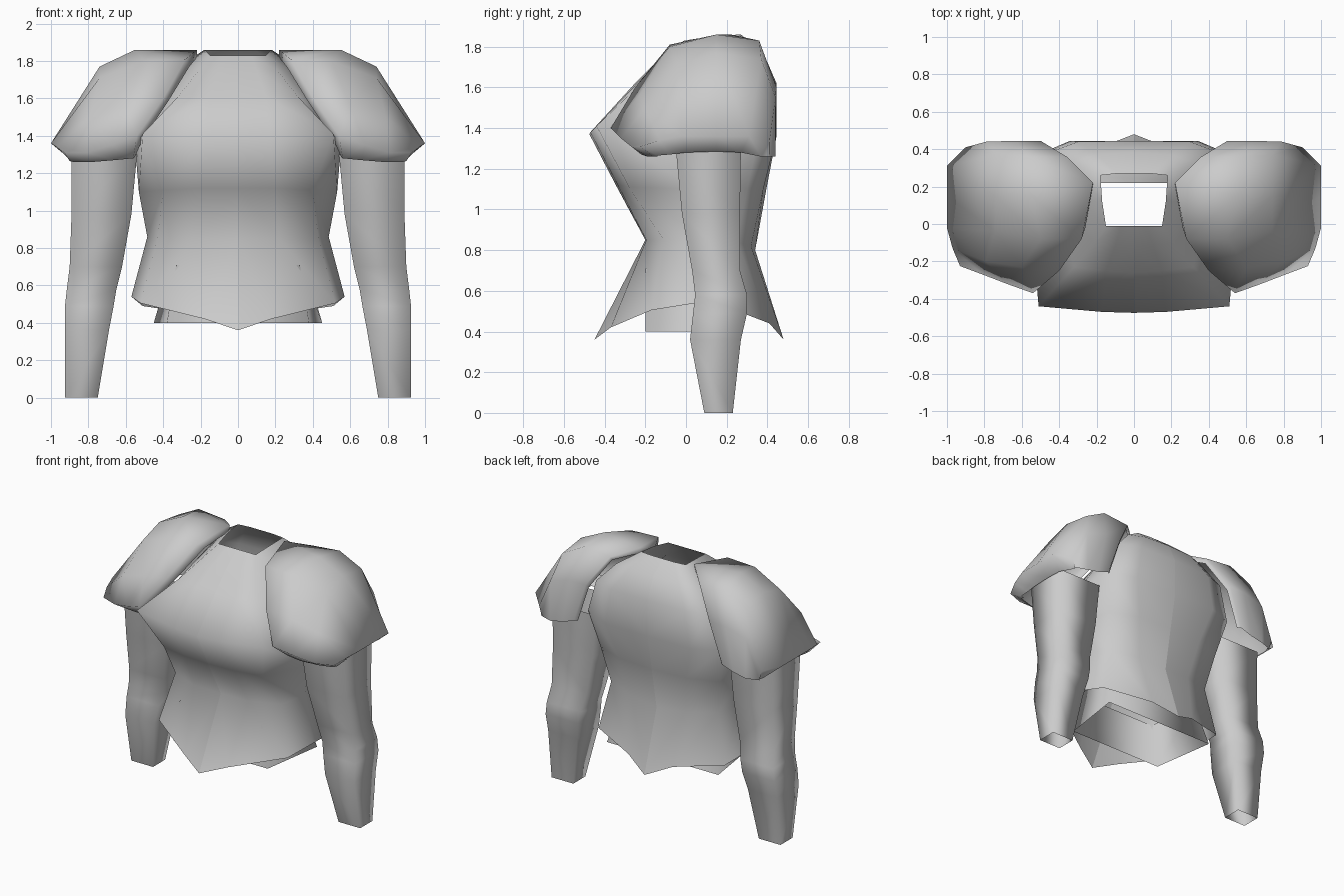
import bpy, bmesh, math
from mathutils import Vector

grey = bpy.data.materials.new("armour grey")
grey.diffuse_color = (0.6, 0.6, 0.6, 1)


def loft(name, rings, closed=False, mirror=True, angle=50):
    """Skin a grid of rings as an open shell, facing outward, mirrored in x."""
    bm = bmesh.new()
    rows = [[bm.verts.new(p) for p in ring] for ring in rings]
    n = len(rings[0])
    for a, b in zip(rows, rows[1:]):
        for i in range(n if closed else n - 1):
            j = (i + 1) % n
            bm.faces.new((a[i], a[j], b[j], b[i]))
    bm.normal_update()
    mid = sum((v.co for v in bm.verts), Vector()) / len(bm.verts)
    if name == "torso":
        mid.x = 0
    facing = sum(f.normal.dot(f.calc_center_median() - mid) * f.calc_area() for f in bm.faces)
    if facing < 0:
        bmesh.ops.reverse_faces(bm, faces=bm.faces[:])
    if mirror:
        # mirrored half, welded on the centre line
        geom = bm.verts[:] + bm.edges[:] + bm.faces[:]
        bmesh.ops.mirror(bm, geom=geom, axis='X', merge_dist=0.0005)
        bmesh.ops.remove_doubles(bm, verts=bm.verts[:], dist=0.0005)
    mesh = bpy.data.meshes.new(name)
    bm.to_mesh(mesh)
    bm.free()
    mesh.materials.append(grey)
    ob = bpy.data.objects.new(name, mesh)
    bpy.context.collection.objects.link(ob)
    bpy.ops.object.select_all(action='DESELECT')
    ob.select_set(True)
    bpy.context.view_layer.objects.active = ob
    bpy.ops.object.shade_smooth_by_angle(angle=math.radians(angle))
    return ob


# Torso shell: half rings from front centre to back centre, neck to hem
torso = [
    [(0, -.01, 1.83), (.07, -.01, 1.83), (.15, -.01, 1.83), (.17, .12, 1.85),
     (.18, .26, 1.86), (.09, .27, 1.86), (0, .27, 1.86)],
    [(0, -.12, 1.75), (.10, -.115, 1.75), (.21, -.10, 1.75), (.28, .12, 1.75),
     (.33, .33, 1.76), (.20, .37, 1.77), (0, .38, 1.77)],
    [(0, -.26, 1.61), (.15, -.25, 1.61), (.32, -.23, 1.61), (.40, .10, 1.61),
     (.46, .38, 1.62), (.30, .44, 1.62), (0, .445, 1.62)],
    [(0, -.475, 1.37), (.17, -.47, 1.38), (.51, -.44, 1.41), (.55, .02, 1.34),
     (.54, .36, 1.37), (.34, .445, 1.36), (0, .445, 1.36)],
    [(0, -.345, 1.12), (.20, -.335, 1.12), (.40, -.28, 1.11), (.53, .05, 1.10),
     (.48, .30, 1.10), (.27, .38, 1.10), (0, .395, 1.10)],
    [(0, -.20, .85), (.22, -.195, .85), (.43, -.11, .85), (.485, .08, .86),
     (.43, .25, .84), (.22, .32, .82), (0, .34, .80)],
    [(0, -.45, .36), (.175, -.37, .42), (.52, -.17, .505), (.57, .05, .54),
     (.51, .28, .49), (.18, .41, .44), (0, .48, .36)],
]
loft("torso", torso, angle=85)

# Inner skirt: open tapered box under the hem
skirt = [[(xf, -.20, z), (xb, y, z), (-xb, y, z), (-xf, -.20, z)]
         for xf, xb, y, z in ((.33, .36, .22, .71), (.38, .45, .27, .40))]
loft("inner_skirt", skirt, closed=True, mirror=False, angle=95)

# Sleeves: four-cornered tubes given as x range, y range and height
arm = [(.54, .89, -.05, .27, 1.30), (.57, .89, -.02, .265, .98),
       (.62, .90, .03, .265, .70), (.65, .915, .045, .30, .58),
       (.665, .925, .035, .30, .49), (.69, .925, .02, .27, .36),
       (.75, .925, .09, .23, 0)]
sleeve = [[(x0, y0, z), (x1, y0, z), (x1, y1, z), (x0, y1, z)]
          for x0, x1, y0, y1, z in arm]
loft("sleeves", sleeve, closed=True, angle=100)

# Shoulder plates: arcs from front underside over the top to the back,
# stepping from the turned-in neck edge to the outer rim and its lip
shoulder = [
    [(.55, -.20, 1.29), (.51, -.31, 1.38), (.37, -.16, 1.59), (.26, -.02, 1.77),
     (.22, .21, 1.82), (.36, .34, 1.78), (.49, .42, 1.58), (.58, .42, 1.31)],
    [(.56, -.22, 1.28), (.54, -.37, 1.40), (.40, -.25, 1.60), (.28, -.08, 1.81),
     (.22, .22, 1.86), (.36, .36, 1.81), (.50, .445, 1.60), (.60, .44, 1.31)],
    [(.66, -.22, 1.27), (.68, -.32, 1.35), (.60, -.23, 1.56), (.50, -.08, 1.80),
     (.55, .15, 1.86), (.57, .36, 1.83), (.63, .445, 1.60), (.69, .44, 1.28)],
    [(.78, -.19, 1.26), (.81, -.27, 1.31), (.79, -.20, 1.50), (.74, -.04, 1.71),
     (.74, .15, 1.77), (.74, .37, 1.74), (.79, .44, 1.55), (.79, .44, 1.26)],
    [(.88, -.16, 1.26), (.93, -.225, 1.31), (.97, -.13, 1.34), (1, -.02, 1.36),
     (1, .15, 1.36), (1, .31, 1.36), (.90, .41, 1.33), (.88, .41, 1.26)],
    [(.88, -.14, 1.26), (.90, -.14, 1.265), (.90, -.08, 1.27), (.90, 0, 1.28),
     (.90, .15, 1.285), (.90, .27, 1.28), (.88, .37, 1.26), (.87, .40, 1.26)],
]
loft("shoulder_plates", shoulder, angle=100)
